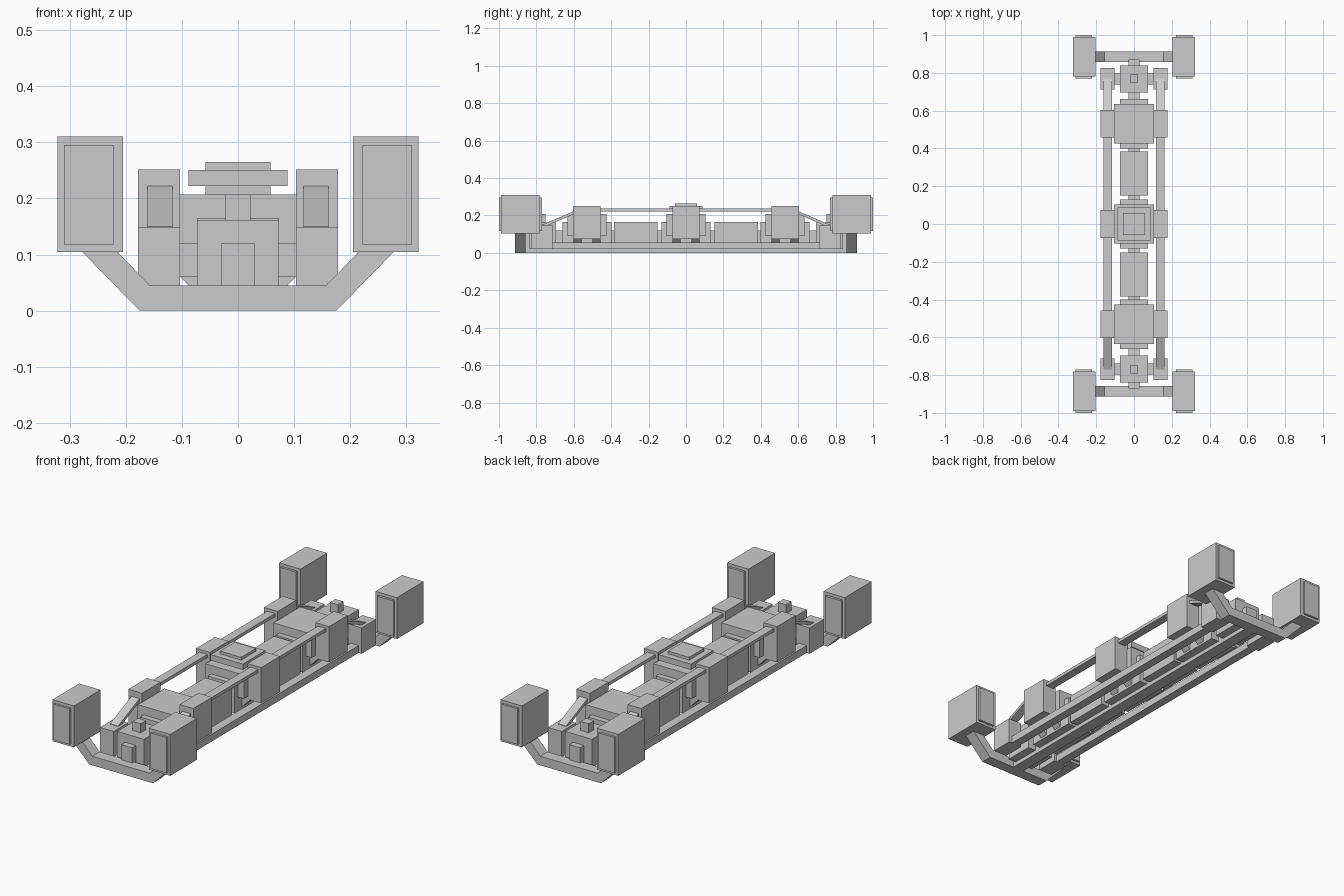
import bpy, bmesh
from mathutils import Vector

if "Cube" in bpy.data.objects:
    bpy.data.objects.remove(bpy.data.objects["Cube"])


def box(name, x0, x1, y0, y1, z0, z1):
    bm = bmesh.new()
    bmesh.ops.create_cube(bm, size=1)
    for v in bm.verts:
        v.co = Vector(((x0 + x1) / 2 + v.co.x * (x1 - x0),
                       (y0 + y1) / 2 + v.co.y * (y1 - y0),
                       (z0 + z1) / 2 + v.co.z * (z1 - z0)))
    return finish(name, bm)


def prism(name, points, axis, a, b):
    # Extrude a closed profile along x (points are y,z) or y (points are x,z)
    bm = bmesh.new()
    make = (lambda p: (a, p[0], p[1])) if axis == 'X' else (lambda p: (p[0], a, p[1]))
    face = bm.faces.new([bm.verts.new(make(p)) for p in points])
    ext = bmesh.ops.extrude_face_region(bm, geom=[face])
    shift = Vector((b - a, 0, 0)) if axis == 'X' else Vector((0, b - a, 0))
    for g in ext['geom']:
        if isinstance(g, bmesh.types.BMVert):
            g.co += shift
    return finish(name, bm)


def finish(name, bm):
    bmesh.ops.recalc_face_normals(bm, faces=bm.faces)
    me = bpy.data.meshes.new(name)
    bm.to_mesh(me)
    bm.free()
    ob = bpy.data.objects.new(name, me)
    bpy.context.collection.objects.link(ob)
    return ob


def mirror(ob, x=False, y=False):
    m = ob.modifiers.new("Mirror", 'MIRROR')
    m.use_axis = (x, y, False)
    return ob


# Central spine
box("spine", -.03, .03, -.87, .87, 0, .12)

# End crossbars with raised arms
mirror(prism("end_crossbar", [(-.28, .107), (-.175, 0), (.175, 0), (.28, .107), (.217, .107),
                              (.157, .045), (-.157, .045), (-.217, .107)], 'Y', .857, .914), y=True)

# Corner pods with inset end panels
mirror(box("corner_pod", .205, .322, .782, .99, .105, .31), True, True)
mirror(box("corner_pod_panel", .222, .31, .771, 1.0, .118, .295), True, True)

# End housings, their top knobs, cross links and side blocks
mirror(box("end_housing", -.073, .073, .695, .84, .02, .162), y=True)
mirror(box("end_knob", -.022, .022, .75, .792, .16, .207), y=True)
mirror(box("end_link", .07, .11, .738, .798, .06, .12), True, True)
mirror(box("end_side_block", .103, .178, .713, .825, .02, .148), True, True)

# Spine modules between the stations
mirror(box("spine_module", -.073, .073, .152, .385, .02, .165), y=True)

# Three stations: base, wide body, side boxes and slanted struts
for label, c in (("front", -.53), ("middle", 0), ("rear", .53)):
    box(label + "_base", -.073, .073, c - .131, c + .131, .02, .165)
    box(label + "_body", -.105, .105, c - .104, c + .104, .09, .207)
    mirror(box(label + "_side_box", .103, .178, c - .073, c + .073, .075, .252), x=True)
    for s in (-1, 1):
        m = c + s * .051
        mirror(prism(label + "_strut", [(.07, .027), (.119, .076), (.119, .12), (.07, .072)],
                     'Y', m - .021, m + .021), x=True)

# Stepped cap on the middle station
box("cap_core", -.058, .058, -.058, .058, .2, .265)
box("cap_plate", -.088, .088, -.088, .088, .222, .251)

# Upper rails with sloping ends
mirror(box("upper_rail", .117, .161, -.53, .53, .222, .238), x=True)
mirror(prism("sloping_rail", [(.57, .22), (.77, .134), (.77, .15), (.57, .236)],
             'X', .117, .161), True, True)

# Lower side rails
mirror(box("lower_rail", .117, .161, -.77, .77, .02, .056), x=True)
